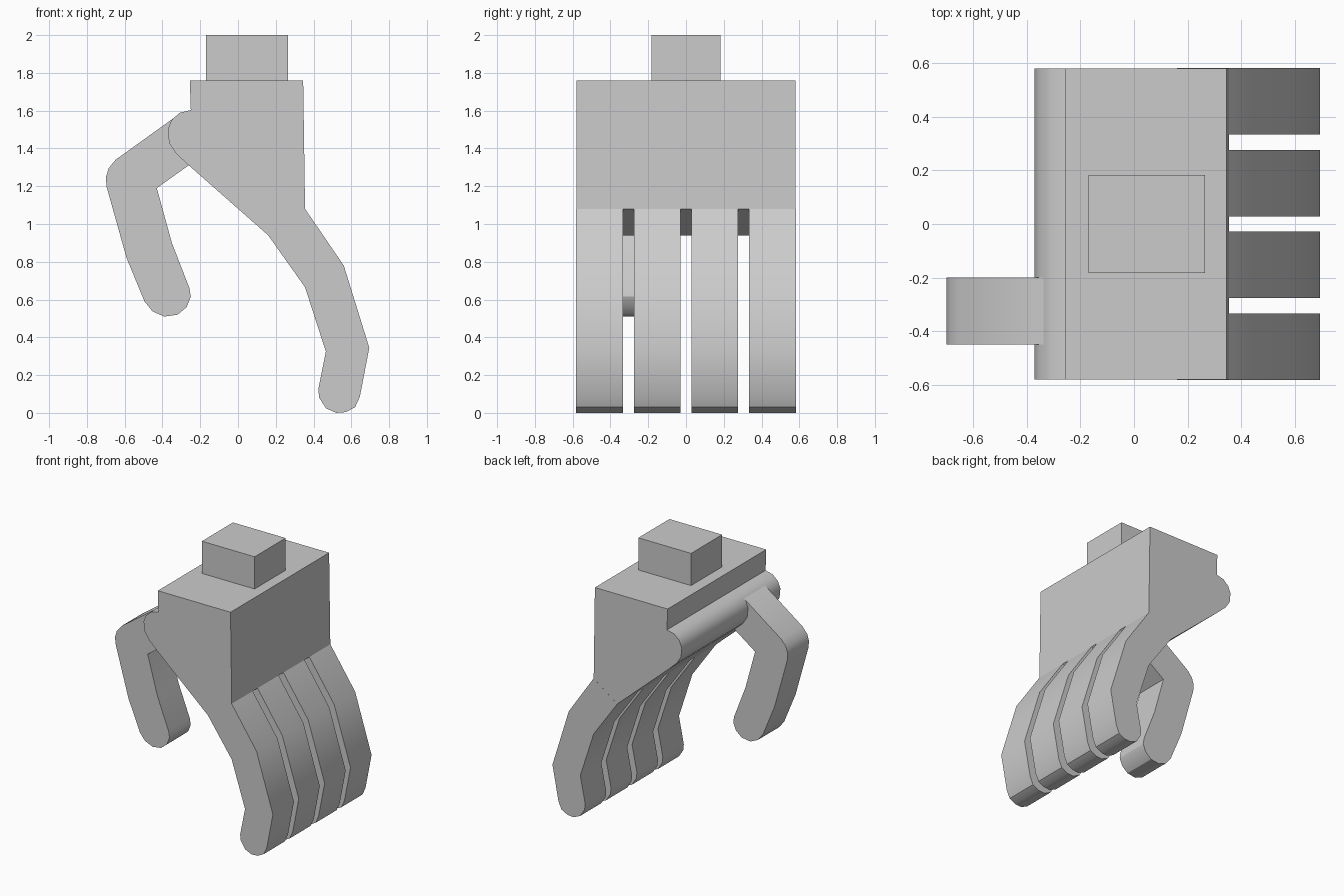
import bpy
import bmesh
from math import radians

cube = bpy.data.objects.get("Cube")
if cube:
    bpy.data.objects.remove(cube, do_unlink=True)

grey = bpy.data.materials.new("plain grey")
grey.use_nodes = True
GREY = (0.6, 0.6, 0.6, 1)
grey.diffuse_color = GREY
grey.node_tree.nodes["Principled BSDF"].inputs["Base Color"].default_value = GREY


def extrude_profile(name, profile, y_min, y_max):
    """Extrude an (x, z) outline along y into a solid."""
    bm = bmesh.new()
    face = bm.faces.new([bm.verts.new((x, y_min, z)) for x, z in profile])
    result = bmesh.ops.extrude_face_region(bm, geom=[face])
    moved = [v for v in result["geom"] if isinstance(v, bmesh.types.BMVert)]
    bmesh.ops.translate(bm, vec=(0, y_max - y_min, 0), verts=moved)
    bmesh.ops.recalc_face_normals(bm, faces=bm.faces)
    mesh = bpy.data.meshes.new(name)
    bm.to_mesh(mesh)
    bm.free()
    mesh.materials.append(grey)
    obj = bpy.data.objects.new(name, mesh)
    bpy.context.collection.objects.link(obj)
    bpy.ops.object.select_all(action="DESELECT")
    obj.select_set(True)
    bpy.context.view_layer.objects.active = obj
    bpy.ops.object.shade_smooth_by_angle(angle=radians(30))
    return obj


# Wrist block
extrude_profile("wrist", [(-0.17, 1.76), (0.265, 1.76), (0.265, 2), (-0.17, 2)],
                -0.183, 0.183)

# Palm with the rounded thumb-side ridge
palm = [(-0.255, 1.76), (0.345, 1.76), (0.355, 1.08), (0.16, 0.94),
        (-0.26, 1.31), (-0.33, 1.375), (-0.365, 1.43), (-0.372, 1.5),
        (-0.352, 1.55), (-0.31, 1.588), (-0.25, 1.603)]
extrude_profile("palm", palm, -0.581, 0.581)

# Four equal bent fingers
finger = [(0.16, 0.94), (0.355, 1.08), (0.56, 0.78), (0.695, 0.345),
          (0.645, 0.085), (0.62, 0.03), (0.57, 0.004), (0.52, 0),
          (0.465, 0.025), (0.43, 0.08), (0.425, 0.125), (0.465, 0.325),
          (0.355, 0.665)]
for i in range(4):
    centre = (i - 1.5) * 0.305
    extrude_profile(f"finger_{i + 1}", finger, centre - 0.124, centre + 0.124)

# Thumb, rooted inside the palm
thumb = [(-0.2, 1.36), (-0.255, 1.315), (-0.43, 1.19), (-0.35, 0.9),
         (-0.257, 0.66), (-0.25, 0.615), (-0.272, 0.56), (-0.32, 0.52),
         (-0.39, 0.51), (-0.452, 0.537), (-0.495, 0.59), (-0.59, 0.82),
         (-0.695, 1.195), (-0.7, 1.245), (-0.685, 1.295), (-0.648, 1.34),
         (-0.3, 1.59), (-0.2, 1.6)]
extrude_profile("thumb", thumb, -0.45, -0.2)
